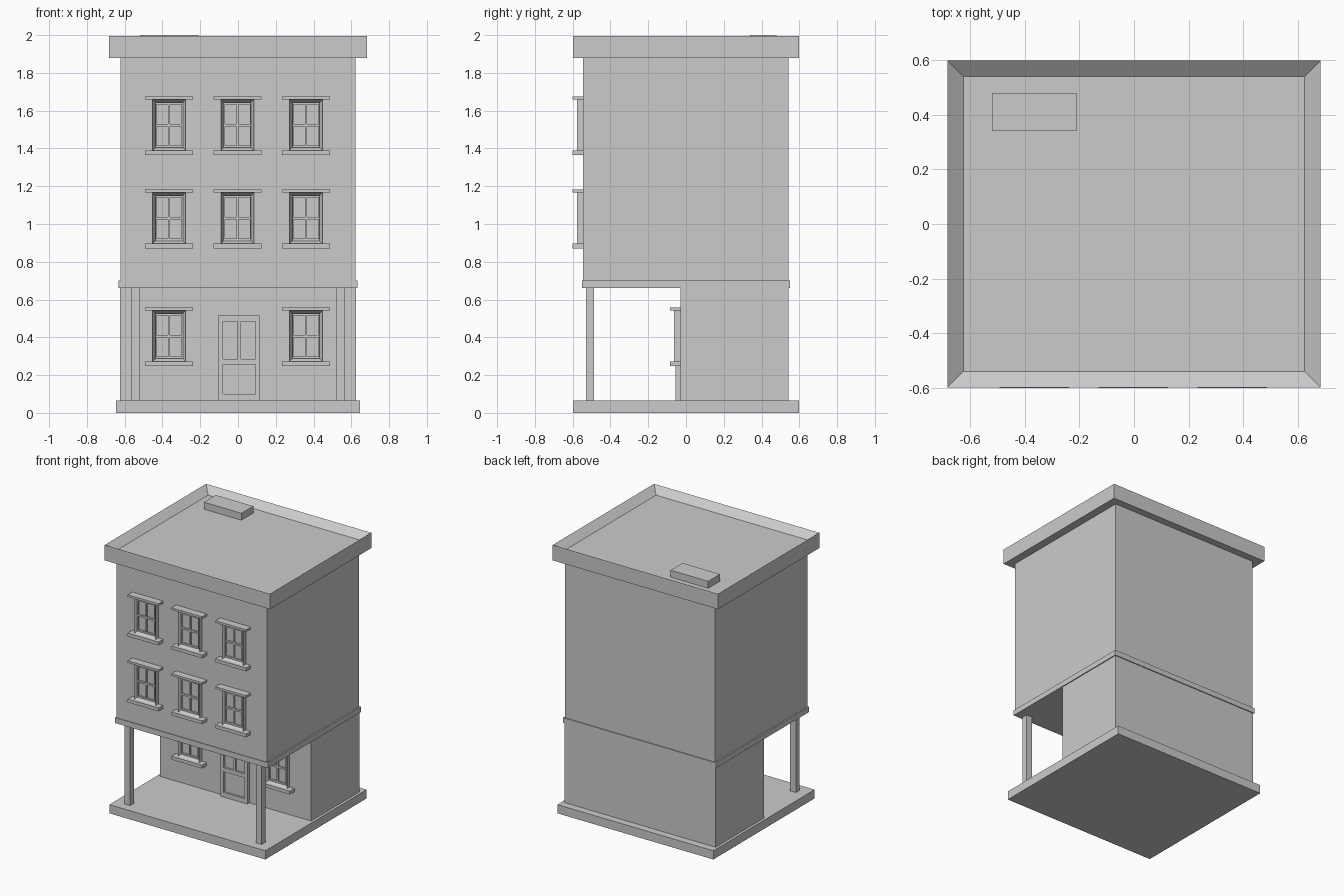
import bpy, bmesh
from mathutils import Vector

if "Cube" in bpy.data.objects:
    bpy.data.objects.remove(bpy.data.objects["Cube"])


def add_box(bm, x, y, z):
    """Axis-aligned box from (min, max) ranges."""
    verts = bmesh.ops.create_cube(bm, size=1)["verts"]
    lo, hi = Vector((x[0], y[0], z[0])), Vector((x[1], y[1], z[1]))
    for v in verts:
        v.co = Vector([lo[i] + (v.co[i] + 0.5) * (hi[i] - lo[i]) for i in range(3)])
    return list({f for v in verts for f in v.link_faces})


def recess(bm, faces, direction, width, depth):
    """Inset the face looking along direction and push it inward."""
    d = Vector(direction)
    bm.normal_update()
    face = max(faces, key=lambda f: f.normal.dot(d))
    bmesh.ops.inset_individual(bm, faces=[face], thickness=width, use_even_offset=True)
    for v in face.verts:
        v.co -= d * depth


def finish(bm, name, loc=(0, 0, 0)):
    mesh = bpy.data.meshes.new(name)
    bm.to_mesh(mesh)
    bm.free()
    obj = bpy.data.objects.new(name, mesh)
    obj.location = loc
    bpy.context.collection.objects.link(obj)
    return obj


def box(name, x, y, z):
    bm = bmesh.new()
    add_box(bm, x, y, z)
    return finish(bm, name)


FRONT, UP = (0, -1, 0), (0, 0, 1)
BASE, BAND, BAND_TOP, EAVES = 0.065, 0.66, 0.70, 1.88
UPPER_WALL, LOWER_WALL = -0.545, -0.03

# Main masses
box("base_slab", (-0.645, 0.645), (-0.598, 0.598), (0, BASE))
box("ground_floor", (-0.625, 0.625), (LOWER_WALL, 0.543), (BASE, BAND))
box("floor_band", (-0.632, 0.632), (-0.55, 0.55), (BAND, BAND_TOP))
box("upper_floors", (-0.622, 0.622), (UPPER_WALL, 0.543), (BAND_TOP, EAVES))

# Roof with sunken deck behind the parapet
bm = bmesh.new()
recess(bm, add_box(bm, (-0.683, 0.683), (-0.598, 0.598), (EAVES, 1.995)), UP, 0.058, 0.047)
finish(bm, "roof_parapet")
box("roof_box", (-0.52, -0.21), (0.34, 0.48), (1.948, 2.0))

# Porch posts
for side, s in (("left", -1), ("right", 1)):
    box("porch_post_" + side, sorted((s * 0.52, s * 0.567)), (-0.53, -0.487), (BASE, BAND))

# Window, origin at wall surface and sill underside
bm = bmesh.new()
recess(bm, add_box(bm, (-0.0875, 0.0875), (-0.033, 0), (0.025, 0.295)), FRONT, 0.015, 0.024)
add_box(bm, (-0.127, 0.127), (-0.055, 0), (0, 0.025))
add_box(bm, (-0.127, 0.127), (-0.055, 0), (0.295, 0.311))
SASH = (-0.02, -0.009)
for x in ((-0.0725, -0.066), (-0.005, 0.005), (0.066, 0.0725)):
    add_box(bm, x, SASH, (0.04, 0.28))
for x in ((-0.066, -0.005), (0.005, 0.066)):
    for z in ((0.04, 0.052), (0.153, 0.166), (0.268, 0.28)):
        add_box(bm, x, SASH, z)
window = finish(bm, "window", (-0.365, UPPER_WALL, 1.364))
spots = [(x, UPPER_WALL, z) for z in (1.364, 0.871) for x in (-0.365, -0.003, 0.36)]
spots += [(x, LOWER_WALL, 0.247) for x in (-0.365, 0.36)]
for spot in spots[1:]:
    copy = bpy.data.objects.new("window", window.data)
    copy.location = spot
    bpy.context.collection.objects.link(copy)

# Door: backing, stiles and rails leave a lower panel and two upper lights
bm = bmesh.new()
DOOR = (-0.055, -0.04)
add_box(bm, (-0.105, 0.115), (-0.04, LOWER_WALL), (BASE, 0.515))
for x in ((-0.105, -0.08), (0.093, 0.115)):
    add_box(bm, x, DOOR, (BASE, 0.515))
for z in ((BASE, 0.1), (0.255, 0.285), (0.485, 0.515)):
    add_box(bm, (-0.08, 0.093), DOOR, z)
add_box(bm, (-0.003, 0.016), DOOR, (0.285, 0.485))
finish(bm, "front_door")
